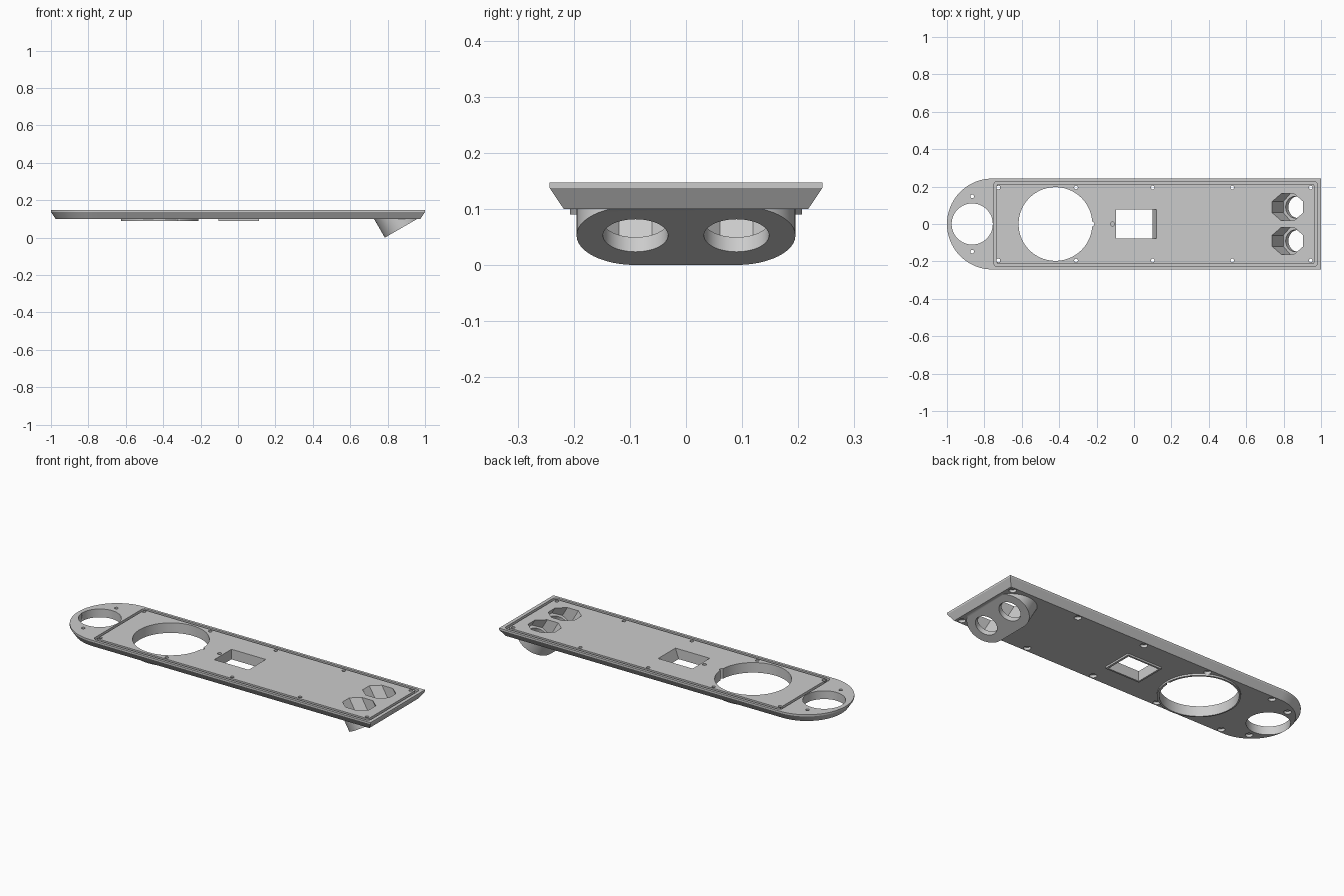
import bpy, bmesh, math
from math import sin, cos, pi
from mathutils import Vector

cube = bpy.data.objects.get("Cube")
if cube:
    bpy.data.objects.remove(cube, do_unlink=True)

grey = bpy.data.materials.new("matte_grey")
grey.use_nodes = True
color = (0.6, 0.6, 0.6, 1)
grey.diffuse_color = color
grey.node_tree.nodes["Principled BSDF"].inputs["Base Color"].default_value = color

TOP, EDGE, BASE, RIM = 0.147, 0.137, 0.10, 0.09
INSIDE, ABOVE, BELOW = 0.12, 0.2, -0.1


def loft(name, rings, closed=False):
    """Bridge equal-length rings; cap the ends unless the loop is closed."""
    bm = bmesh.new()
    vs = [[bm.verts.new(p) for p in ring] for ring in rings]
    n = len(rings[0])
    pairs = list(zip(vs, vs[1:])) + ([(vs[-1], vs[0])] if closed else [])
    for a, b in pairs:
        for i in range(n):
            j = (i + 1) % n
            bm.faces.new((a[i], a[j], b[j], b[i]))
    if not closed:
        bm.faces.new(vs[0])
        bm.faces.new(vs[-1])
    bmesh.ops.recalc_face_normals(bm, faces=bm.faces)
    mesh = bpy.data.meshes.new(name)
    bm.to_mesh(mesh)
    bm.free()
    mesh.materials.append(grey)
    ob = bpy.data.objects.new(name, mesh)
    bpy.context.collection.objects.link(ob)
    return ob


def at(points, z):
    return [(x, y, z) for x, y in points]


def circle(x, y, r, n=48, turn=0):
    return [(x + r * cos(2 * pi * i / n + turn), y + r * sin(2 * pi * i / n + turn))
            for i in range(n)]


def box(x0, x1, y):
    return [(x0, -y), (x1, -y), (x1, y), (x0, y)]


def rounded(x0, x1, y, r, n=5):
    pts = []
    corners = [(x1 - r, y - r), (x0 + r, y - r), (x0 + r, r - y), (x1 - r, r - y)]
    for k, (cx, cy) in enumerate(corners):
        for i in range(n + 1):
            a = pi / 2 * (k + i / n)
            pts.append((cx + r * cos(a), cy + r * sin(a)))
    return pts


def outline(inset, half=0.243, n=48):
    r = half - inset
    arc = [(half - 1 + r * cos(pi / 2 + pi * i / n), r * sin(pi / 2 + pi * i / n))
           for i in range(n + 1)]
    return arc + [(1 - inset, -r), (1 - inset, r)]


def combine(ob, tool, operation):
    mod = ob.modifiers.new(operation, "BOOLEAN")
    mod.operation, mod.solver, mod.object = operation, "EXACT", tool
    bpy.context.view_layer.objects.active = ob
    bpy.ops.object.modifier_apply(modifier=mod.name)
    bpy.data.objects.remove(tool, do_unlink=True)


def cut(name, points, z0, z1=ABOVE):
    combine(plate, loft(name, [at(points, z0), at(points, z1)]), "DIFFERENCE")


# Panel with a chamfered underside
plate = loft("panel", [at(outline(0.025), BASE), at(outline(0), EDGE), at(outline(0), TOP)])

# Raised rims on the underside
for name, pts in (("round_rim", circle(-0.418, 0, 0.207, 96)),
                  ("window_rim", box(-0.105, 0.112, 0.087))):
    combine(plate, loft(name, [at(pts, RIM), at(pts, INSIDE)]), "UNION")

# Tilted twin-socket housing; u and v span its slanted face
axis = Vector((0.5, 0, -cos(pi / 6)))
u, v = Vector((cos(pi / 6), 0, 0.5)), Vector((0, 1, 0))
radius, spread = 0.105, 0.09
centre = Vector((0.876, 0, radius / 2))
face = []
for i in range(50):
    a = pi * (i if i < 25 else i - 1) / 24
    side = spread if i < 25 else -spread
    face.append(centre + u * radius * cos(a) + v * (side + radius * sin(a)))
root = [p + axis * ((INSIDE - p.z) / axis.z) for p in face]
combine(plate, loft("socket_housing", [face, root]), "UNION")


def tilted(y, r, depth, n, turn=0):
    mid = centre + v * y - axis * depth
    return [mid + u * p + v * q for p, q in circle(0, 0, r, n, turn)]


# Stepped socket bores: round mouth, octagonal chamber
for y in (-spread, spread):
    for r, start, n, turn in ((0.058, -0.05, 48, 0), (0.078, 0.03, 8, pi / 8)):
        bore = loft("bore", [tilted(y, r, start, n, turn), tilted(y, r, 0.25, n, turn)])
        combine(plate, bore, "DIFFERENCE")

# Large openings
cut("round_opening", circle(-0.42, 0, 0.197, 96), BELOW)
cut("notch", circle(-0.225, 0, 0.013, 20), BELOW)
cut("end_opening", circle(-0.865, 0, 0.11, 64), BELOW)
window = loft("window", [at(box(-0.095, 0.10, 0.077), 0.08),
                         at(box(-0.095, 0.10, 0.077), RIM),
                         at(box(-0.095, 0.12, 0.077), TOP),
                         at(box(-0.095, 0.12, 0.077), ABOVE)])
combine(plate, window, "DIFFERENCE")
cut("pilot_hole", circle(-0.115, 0, 0.011, 20), INSIDE)

# Seal groove
outer, inner = rounded(-0.75, 0.98, 0.228, 0.02), rounded(-0.734, 0.964, 0.212, 0.008)
groove = loft("groove", [at(outer, ABOVE), at(outer, TOP - 0.015),
                         at(inner, TOP - 0.015), at(inner, ABOVE)], closed=True)
combine(plate, groove, "DIFFERENCE")

# Screw holes with counterbores underneath
spots = [(x, 0.195) for x in (-0.725, -0.31, 0.10, 0.525, 0.945)] + [(-0.865, 0.148)]
for x, y in spots:
    for s in (-1, 1):
        cut("screw_hole", circle(x, s * y, 0.01, 16), 0.05)
        cut("counterbore", circle(x, s * y, 0.019, 20), 0.05, 0.115)

# Smooth curved walls, keep edges sharp
bpy.ops.object.select_all(action="DESELECT")
plate.select_set(True)
bpy.context.view_layer.objects.active = plate
bpy.ops.object.shade_smooth_by_angle(angle=math.radians(30))
